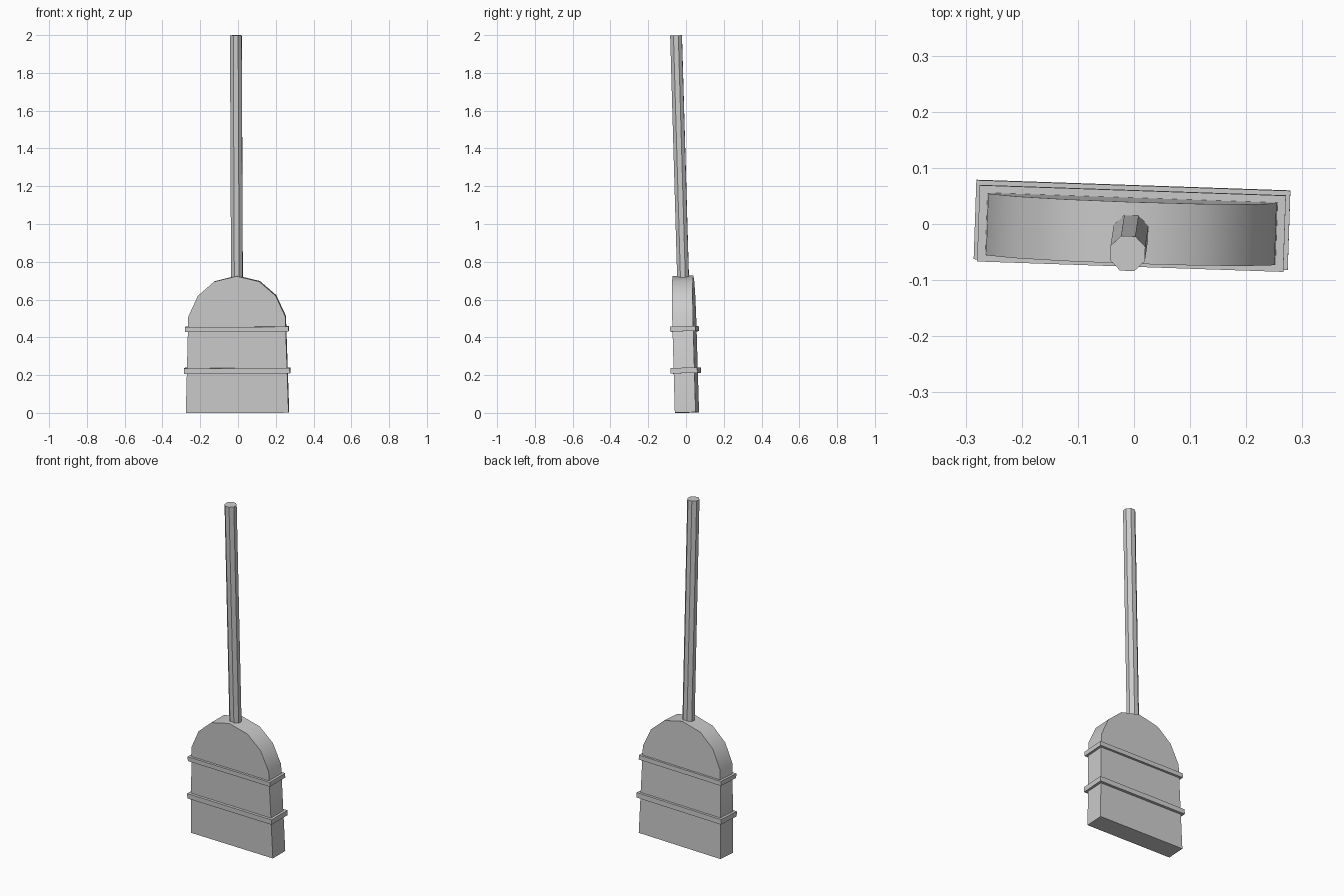
import bpy, bmesh
from math import radians, cos, sin, pi
from mathutils import Matrix

if "Cube" in bpy.data.objects:
    bpy.data.objects.remove(bpy.data.objects["Cube"])

# Shared lean of the whole broom: slight yaw, backward/forward tilt and roll
LEAN = (Matrix.Translation((-0.0025, 0.005, 0.0015))
        @ Matrix.Rotation(radians(-0.25), 4, 'Y')
        @ Matrix.Rotation(radians(1.65), 4, 'X')
        @ Matrix.Rotation(radians(-1.95), 4, 'Z'))


def prism(name, points, offset):
    """Extrude a closed 3D outline along an offset vector."""
    bm = bmesh.new()
    face = bm.faces.new([bm.verts.new(p) for p in points])
    ext = bmesh.ops.extrude_face_region(bm, geom=[face], use_keep_orig=True)
    verts = [g for g in ext["geom"] if isinstance(g, bmesh.types.BMVert)]
    bmesh.ops.translate(bm, verts=verts, vec=offset)
    bmesh.ops.recalc_face_normals(bm, faces=bm.faces)
    mesh = bpy.data.meshes.new(name)
    bm.to_mesh(mesh)
    bm.free()
    mesh.transform(LEAN)
    obj = bpy.data.objects.new(name, mesh)
    bpy.context.collection.objects.link(obj)
    return obj


# Broom head: tapered slab with a seven-point arched top
DEPTH = 0.11
half = [(0.272, 0.0), (0.257, 0.51), (0.206, 0.62), (0.12, 0.695)]
outline = half + [(0.0, 0.724)] + [(-x, z) for x, z in reversed(half)]
head = prism("broom_head", [(x, -DEPTH / 2, z) for x, z in outline], (0, DEPTH, 0))
bpy.context.view_layer.objects.active = head
head.select_set(True)
bpy.ops.object.shade_smooth_by_angle(angle=radians(32))

# Binding bands around the head: half width, half depth, bottom, height
for name, w, d, z, h in (("lower_band", 0.280, 0.0705, 0.208, 0.029),
                         ("upper_band", 0.273, 0.068, 0.430, 0.026)):
    prism(name, [(-w, -d, z), (w, -d, z), (w, d, z), (-w, d, z)], (0, 0, h))

# Octagonal handle, sunk into the top of the head
R = 0.0335
ring = [(R * cos(pi / 8 + i * pi / 4), R * sin(pi / 8 + i * pi / 4), 0.66) for i in range(8)]
prism("handle", ring, (0, 0, 1.338))
